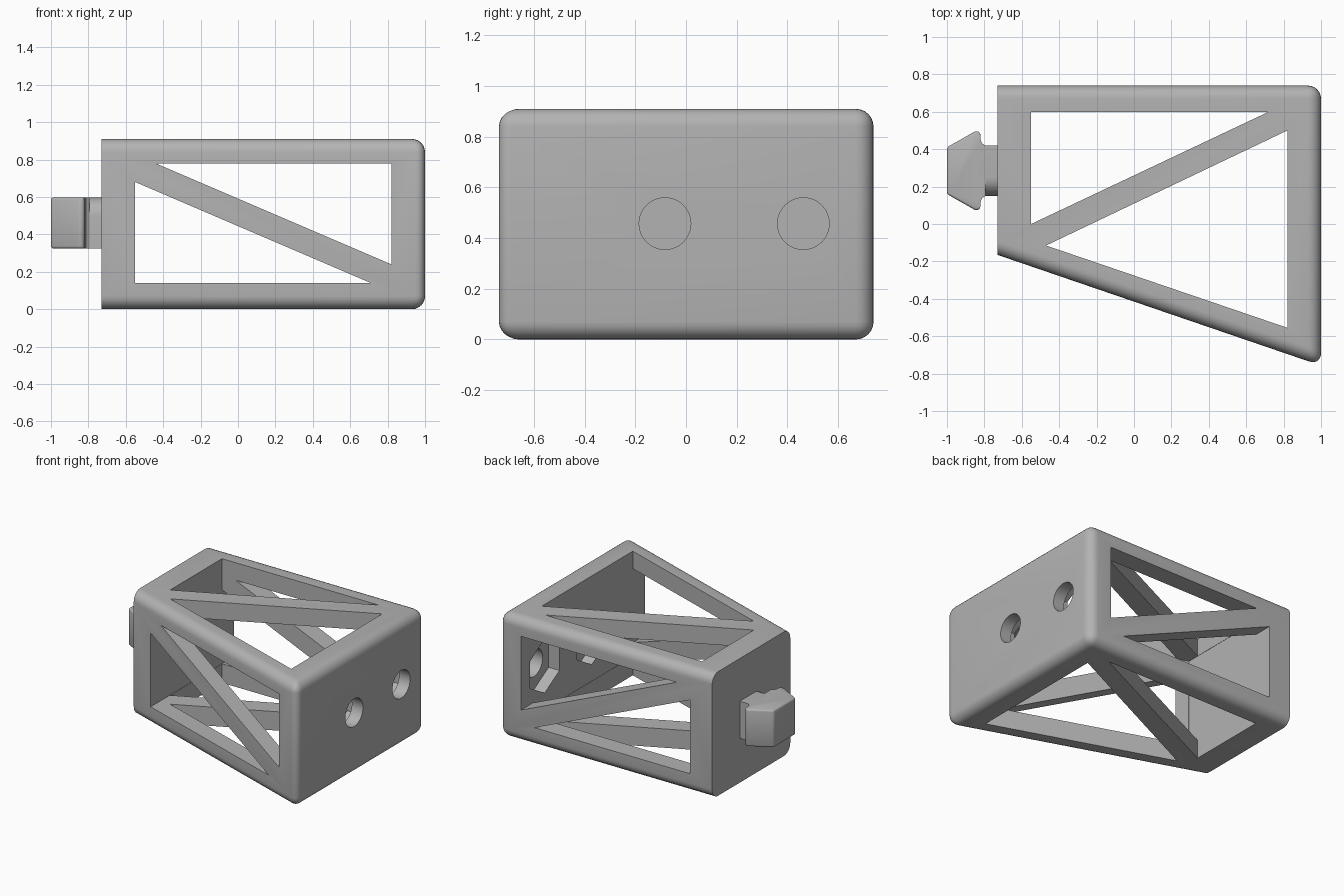
import bpy, bmesh, math

cube = bpy.data.objects.get("Cube")
if cube:
    bpy.data.objects.remove(cube, do_unlink=True)

grey = bpy.data.materials.new("plain_grey")
grey.use_nodes = True
COLOR = (0.45, 0.45, 0.45, 1)
grey.diffuse_color = COLOR
grey.node_tree.nodes["Principled BSDF"].inputs["Base Color"].default_value = COLOR


def prism(name, pts, lo, hi, axis, round_rule=None, radius=0, segments=6):
    """Extrude a 2D outline along an axis, rounding the edges the rule picks."""
    place = {"x": lambda a, b, t: (t, a, b),
             "y": lambda a, b, t: (a, t, b),
             "z": lambda a, b, t: (a, b, t)}[axis]
    bm = bmesh.new()
    low = [bm.verts.new(place(a, b, lo)) for a, b in pts]
    high = [bm.verts.new(place(a, b, hi)) for a, b in pts]
    bm.faces.new(low)
    bm.faces.new(high)
    n = len(pts)
    for i in range(n):
        j = (i + 1) % n
        bm.faces.new((low[i], low[j], high[j], high[i]))
    bmesh.ops.recalc_face_normals(bm, faces=bm.faces)
    if round_rule:
        edges = [e for e in bm.edges if round_rule(e)]
        bmesh.ops.bevel(bm, geom=edges, offset=radius, segments=segments,
                        profile=0.5, affect="EDGES", clamp_overlap=True)
    mesh = bpy.data.meshes.new(name)
    bm.to_mesh(mesh)
    bm.free()
    mesh.materials.append(grey)
    obj = bpy.data.objects.new(name, mesh)
    bpy.context.collection.objects.link(obj)
    return obj


def activate(obj):
    bpy.ops.object.select_all(action="DESELECT")
    obj.select_set(True)
    bpy.context.view_layer.objects.active = obj


def cut(target, cutter):
    cutter.hide_render = True
    activate(target)
    mod = target.modifiers.new("cut", "BOOLEAN")
    mod.operation = "DIFFERENCE"
    mod.solver = "EXACT"
    mod.object = cutter
    bpy.ops.object.modifier_apply(modifier=mod.name)
    bpy.data.objects.remove(cutter, do_unlink=True)


def ring(cy, cz, r, sides):
    return [(cy + r * math.sin(math.tau * k / sides),
             cz + r * math.cos(math.tau * k / sides)) for k in range(sides)]


# Wedge-shaped body, rounded everywhere except around the narrow end
LEFT, RIGHT, TOP = -0.73, 1.0, 0.91
body = prism("frame_body",
             [(LEFT, -0.165), (RIGHT, -0.757), (RIGHT, 0.74), (LEFT, 0.74)],
             0, TOP, "z",
             lambda e: any(v.co.x > LEFT + 0.01 for v in e.verts), 0.07)

# Hollow inside
cut(body, prism("cavity", [(-0.552, -0.090), (0.822, -0.558),
                           (0.822, 0.602), (-0.552, 0.602)], 0.138, 0.782, "z"))

# Triangular windows that leave a diagonal brace in each panel
for tri in ([(-0.55, 0.6), (-0.55, 0), (0.72, 0.6)],
            [(0.82, 0.5), (0.82, -0.555), (-0.47, -0.115)]):
    cut(body, prism("plan_window", tri, -0.2, 1.2, "z"))
for tri in ([(-0.55, 0.68), (-0.55, 0.14), (0.71, 0.14)],
            [(-0.44, 0.78), (0.82, 0.78), (0.82, 0.24)]):
    cut(body, prism("side_window", tri, -1.2, 1.2, "y"))

# Screw holes with hexagonal nut pockets on the inner side
for y in (-0.083, 0.463):
    cut(body, prism("screw_hole", ring(y, 0.457, 0.102, 48), 0.7, 1.2, "x"))
    cut(body, prism("nut_pocket", ring(y, 0.457, 0.198, 6), 0.7, 0.91, "x"))

# Connector stem with one rounded upper edge
MID, Z0, Z1 = 0.285, 0.325, 0.597
stem = prism("connector_stem",
             [(0.15, Z0), (0.42, Z0), (0.42, Z1), (0.15, Z1)],
             -0.83, LEFT + 0.02, "x",
             lambda e: all(v.co.y < 0.2 and v.co.z > 0.5 for v in e.verts),
             0.1, 8)

# Arrow-shaped connector head, outline mirrored about its centre line
half = [(-1.0, 0.125), (-0.845, 0.213), (-0.822, 0.205),
        (-0.82, 0.165), (-0.812, 0.146), (-0.795, 0.135)]
outline = [(x, MID + d) for x, d in half]
outline += [(x, MID - d) for x, d in reversed(half)]
head = prism("connector_head", outline, Z0, Z1, "z",
             lambda e: all(v.co.x < -0.821 for v in e.verts), 0.012, 3)

for obj in (body, stem, head):
    activate(obj)
    bpy.ops.object.shade_smooth_by_angle(angle=math.radians(30))
